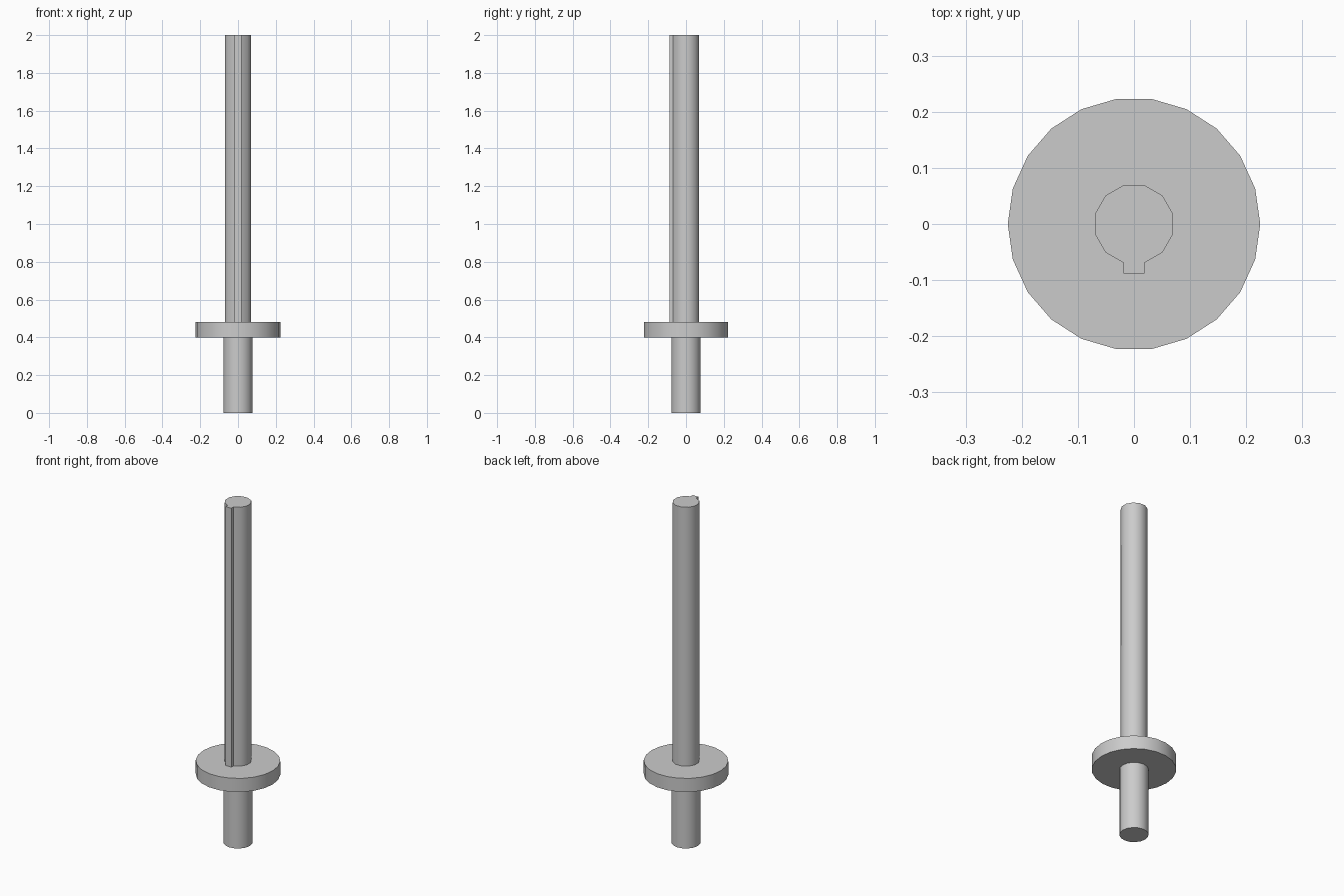
import bpy, bmesh
from math import radians
from mathutils import Matrix, Vector

cube = bpy.data.objects.get("Cube")
if cube:
    bpy.data.objects.remove(cube, do_unlink=True)

grey = bpy.data.materials.new("plain_grey")
grey.use_nodes = True
grey.diffuse_color = (0.6, 0.6, 0.6, 1)
grey.node_tree.nodes["Principled BSDF"].inputs["Base Color"].default_value = (0.6, 0.6, 0.6, 1)


def cylinder(name, sides, radius, bottom, top, turn=0, key_depth=0):
    """Upright cylinder; key_depth pulls its front face out into a key."""
    bm = bmesh.new()
    bmesh.ops.create_cone(bm, cap_ends=True, segments=sides, radius1=radius,
                          radius2=radius, depth=top - bottom)
    # Put the first corner on +x, then turn
    first = max(bm.verts, key=lambda v: v.co.y)
    start = first.co.xy.angle_signed(Vector((1, 0)))
    bm.transform(Matrix.Translation((0, 0, (top + bottom) / 2))
                 @ Matrix.Rotation(radians(turn) + start, 4, "Z"))
    if key_depth:
        bm.normal_update()
        front = min(bm.faces, key=lambda f: f.normal.y)
        out = bmesh.ops.extrude_face_region(bm, geom=[front])
        moved = [g for g in out["geom"] if isinstance(g, bmesh.types.BMVert)]
        bmesh.ops.translate(bm, verts=moved, vec=(0, -key_depth, 0))
        bmesh.ops.delete(bm, geom=[front], context="FACES_ONLY")
    bmesh.ops.recalc_face_normals(bm, faces=bm.faces)
    mesh = bpy.data.meshes.new(name)
    bm.to_mesh(mesh)
    bm.free()
    mesh.materials.append(grey)
    obj = bpy.data.objects.new(name, mesh)
    bpy.context.collection.objects.link(obj)
    bpy.ops.object.select_all(action="DESELECT")
    obj.select_set(True)
    bpy.context.view_layer.objects.active = obj
    bpy.ops.object.shade_smooth_by_angle(angle=radians(35))


# Short stub, round collar and long shaft with a key along its front
cylinder("lower_stub", 16, 0.078, 0, 0.4)
cylinder("collar", 22, 0.225, 0.4, 0.48)
cylinder("keyed_shaft", 12, 0.0717, 0.48, 2, turn=15, key_depth=0.019)
